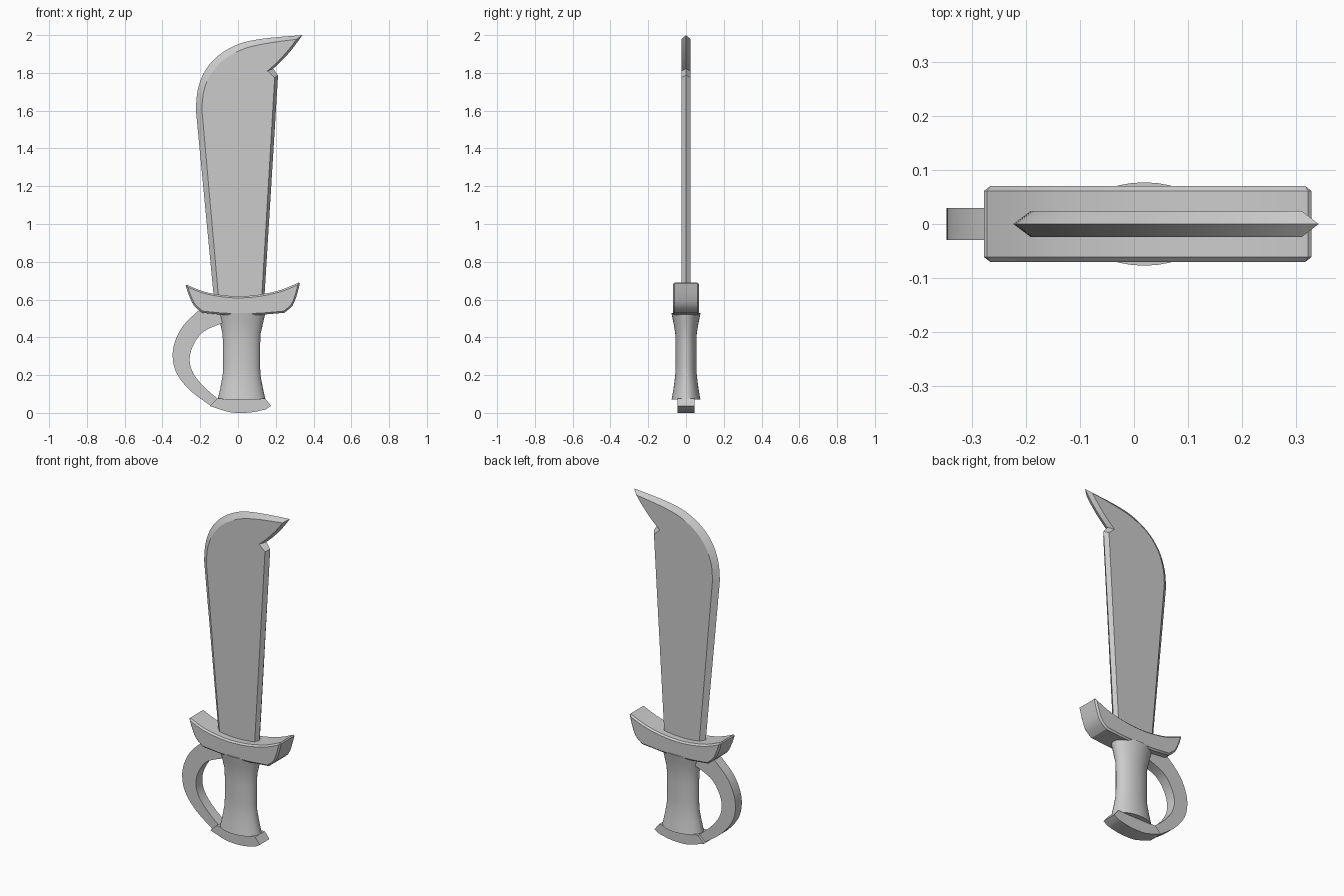
import bpy, bmesh, math

if "Cube" in bpy.data.objects:
    bpy.data.objects.remove(bpy.data.objects["Cube"])


def smooth_run(pts, n=5):
    """Catmull-Rom curve through the points."""
    ext = [pts[0]] + pts + [pts[-1]]
    out = []
    for i in range(1, len(ext) - 2):
        a, b, c, d = ext[i - 1:i + 3]
        for k in range(n):
            t = k / n
            out.append(tuple(0.5 * (2 * q + (r - p) * t + (2 * p - 5 * q + 4 * r - s) * t * t
                                    + (3 * q - p - 3 * r + s) * t ** 3)
                             for p, q, r, s in zip(a, b, c, d)))
    return out + [pts[-1]]


def finish(bm, name, angle=30):
    bmesh.ops.recalc_face_normals(bm, faces=bm.faces)
    for f in bm.faces:
        f.smooth = True
    me = bpy.data.meshes.new(name)
    bm.to_mesh(me)
    bm.free()
    me.set_sharp_from_angle(angle=math.radians(angle))
    ob = bpy.data.objects.new(name, me)
    bpy.context.collection.objects.link(ob)
    return ob


def loft(rings, name, caps=True, bevel=0):
    """Join closed rings of equal length into a solid."""
    bm = bmesh.new()
    vs = [[bm.verts.new(p) for p in ring] for ring in rings]
    for a, b in zip(vs, vs[1:]):
        for i in range(len(a)):
            j = (i + 1) % len(a)
            bm.faces.new((a[i], a[j], b[j], b[i]))
    if caps:
        bm.faces.new(vs[0])
        bm.faces.new(vs[-1])
    bmesh.ops.recalc_face_normals(bm, faces=bm.faces)
    if bevel:
        edges = [e for e in bm.edges if e.calc_face_angle() > math.radians(40)]
        bmesh.ops.bevel(bm, geom=edges, offset=bevel, segments=1,
                        affect='EDGES', clamp_overlap=True)
    return finish(bm, name)


def at_y(profile, y):
    return [(x, y, z) for x, z in profile]


def prism(profile, half, name, bevel=0):
    return loft([at_y(profile, -half), at_y(profile, half)], name, bevel=bevel)


# Blade: sharp outline at y = 0, flat faces on a smaller outline
edge = ([(-0.127, 0.6)]
        + smooth_run([(-0.223, 1.605), (-0.213, 1.71), (-0.175, 1.81), (-0.1, 1.895),
                      (0.01, 1.955), (0.14, 1.982), (0.341, 2.0)])
        + smooth_run([(0.341, 2.0), (0.29, 1.93), (0.237, 1.87), (0.186, 1.822)], 3)[1:]
        + [(0.212, 1.787), (0.139, 0.6)])
flat = ([(-0.102, 0.6)]
        + smooth_run([(-0.191, 1.605), (-0.182, 1.7), (-0.147, 1.787), (-0.08, 1.866),
                      (0.025, 1.925), (0.145, 1.955), (0.31, 1.978)])
        + smooth_run([(0.31, 1.978), (0.27, 1.925), (0.213, 1.862), (0.156, 1.81)], 3)[1:]
        + [(0.194, 1.775), (0.125, 0.6)])
loft([at_y(flat, -0.024), at_y(edge, 0), at_y(flat, 0.024)], "blade")

# Crossguard: upswept boat shape with chamfered rims
guard = (smooth_run([(-0.28, 0.682), (-0.18, 0.642), (-0.07, 0.622), (0.02, 0.618),
                     (0.12, 0.627), (0.23, 0.652), (0.33, 0.694)], 3)
         + smooth_run([(0.315, 0.635), (0.29, 0.57), (0.245, 0.53)], 3)
         + [(0.12, 0.519), (0.02, 0.517), (-0.08, 0.519)]
         + smooth_run([(-0.19, 0.53), (-0.235, 0.57), (-0.263, 0.63)], 3))
prism(guard, 0.07, "crossguard", bevel=0.009)

# Grip: oval, waisted handle
sections = [(0.072, 0.126, 0.076), (0.13, 0.113, 0.066), (0.2, 0.1, 0.057),
            (0.25, 0.098, 0.055), (0.36, 0.098, 0.055), (0.42, 0.101, 0.057),
            (0.48, 0.115, 0.067), (0.53, 0.126, 0.077)]
rings = []
for z, rx, ry in sections:
    rings.append([(0.019 + rx * math.cos(a), ry * math.sin(a), z)
                  for a in (2 * math.pi * i / 32 for i in range(32))])
loft(rings, "grip")

# Pommel: shallow lens-shaped block
pommel = ([(-0.11, 0.075), (0.145, 0.075), (0.175, 0.037)]
          + smooth_run([(0.145, 0.018), (0.08, 0.004), (0.02, 0.0),
                        (-0.05, 0.005), (-0.15, 0.037)], 3))
prism(pommel, 0.045, "pommel")

# Knuckle bow: flat curved strap from crossguard to pommel
outer = smooth_run([(-0.2, 0.55), (-0.285, 0.468), (-0.331, 0.385), (-0.346, 0.3),
                    (-0.325, 0.21), (-0.255, 0.12), (-0.145, 0.038)])
inner = smooth_run([(-0.07, 0.48), (-0.18, 0.432), (-0.235, 0.362), (-0.256, 0.285),
                    (-0.237, 0.21), (-0.18, 0.138), (-0.105, 0.073)])
# Close the strap's top inside the crossguard
bow = [(-0.07, 0.54)] + outer + inner[::-1]
prism(bow, 0.03, "knuckle_bow")
